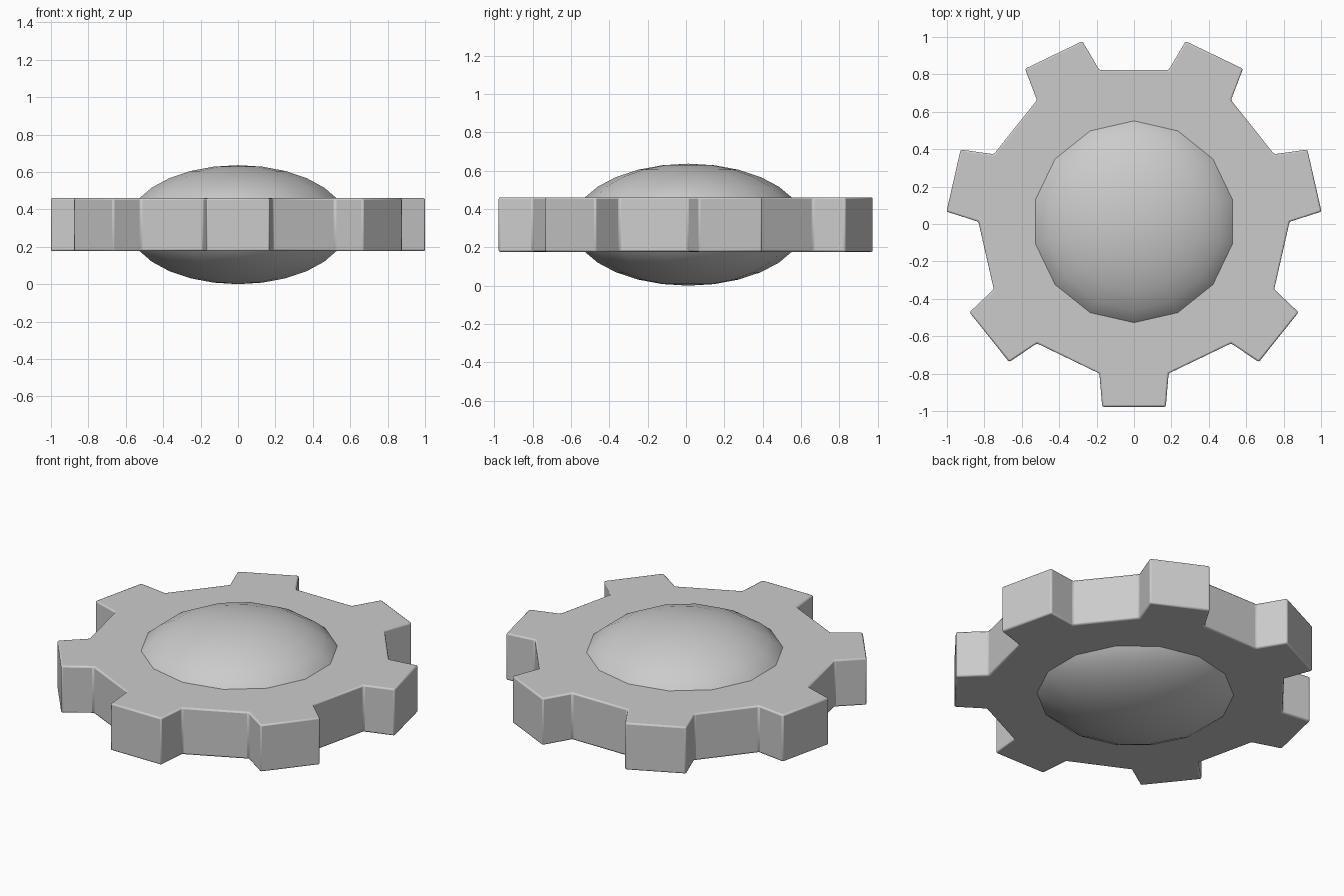
import bpy, bmesh
from math import pi, sin, cos, radians

if "Cube" in bpy.data.objects:
    bpy.data.objects.remove(bpy.data.objects["Cube"])

TEETH = 7
CY = 0.012            # centre offset so the odd-toothed outline is centred in y
ZC = 0.318            # mid-height
HALF = 0.142          # half thickness of the toothed plate

def finish(bm, name):
    bmesh.ops.recalc_face_normals(bm, faces=bm.faces)
    mesh = bpy.data.meshes.new(name)
    bm.to_mesh(mesh)
    bm.free()
    obj = bpy.data.objects.new(name, mesh)
    bpy.context.collection.objects.link(obj)
    obj.location = (0, CY, ZC)
    bpy.ops.object.select_all(action='DESELECT')
    obj.select_set(True)
    bpy.context.view_layer.objects.active = obj
    return obj

# Toothed plate: one tooth profile repeated around the centre, then extruded
bm = bmesh.new()
root, tip = pi / 14, radians(9.75)
profile = [(0.832, -root), (1.004, -tip), (1.004, tip), (0.832, root)]
outline = []
for i in range(TEETH):
    axis = -pi / 2 + i * 2 * pi / TEETH
    for r, a in profile:
        outline.append(bm.verts.new((r * cos(axis + a), r * sin(axis + a), -HALF)))
base = bm.faces.new(outline)
top = bmesh.ops.extrude_face_region(bm, geom=[base])
bmesh.ops.translate(bm, vec=(0, 0, 2 * HALF),
                    verts=[v for v in top['geom'] if isinstance(v, bmesh.types.BMVert)])
plate = finish(bm, "toothed_plate")
bevel = plate.modifiers.new("soft_edges", 'BEVEL')
bevel.width = 0.009
bevel.segments = 2
bpy.ops.object.shade_smooth_by_angle(angle=radians(30))

# Flattened ball through the middle, forming both domes
bm = bmesh.new()
bmesh.ops.create_uvsphere(bm, u_segments=14, v_segments=14, radius=1.0)
bmesh.ops.scale(bm, vec=(0.604, 0.604, 0.318), verts=bm.verts)
dome = finish(bm, "centre_dome")
bpy.ops.object.shade_smooth()
